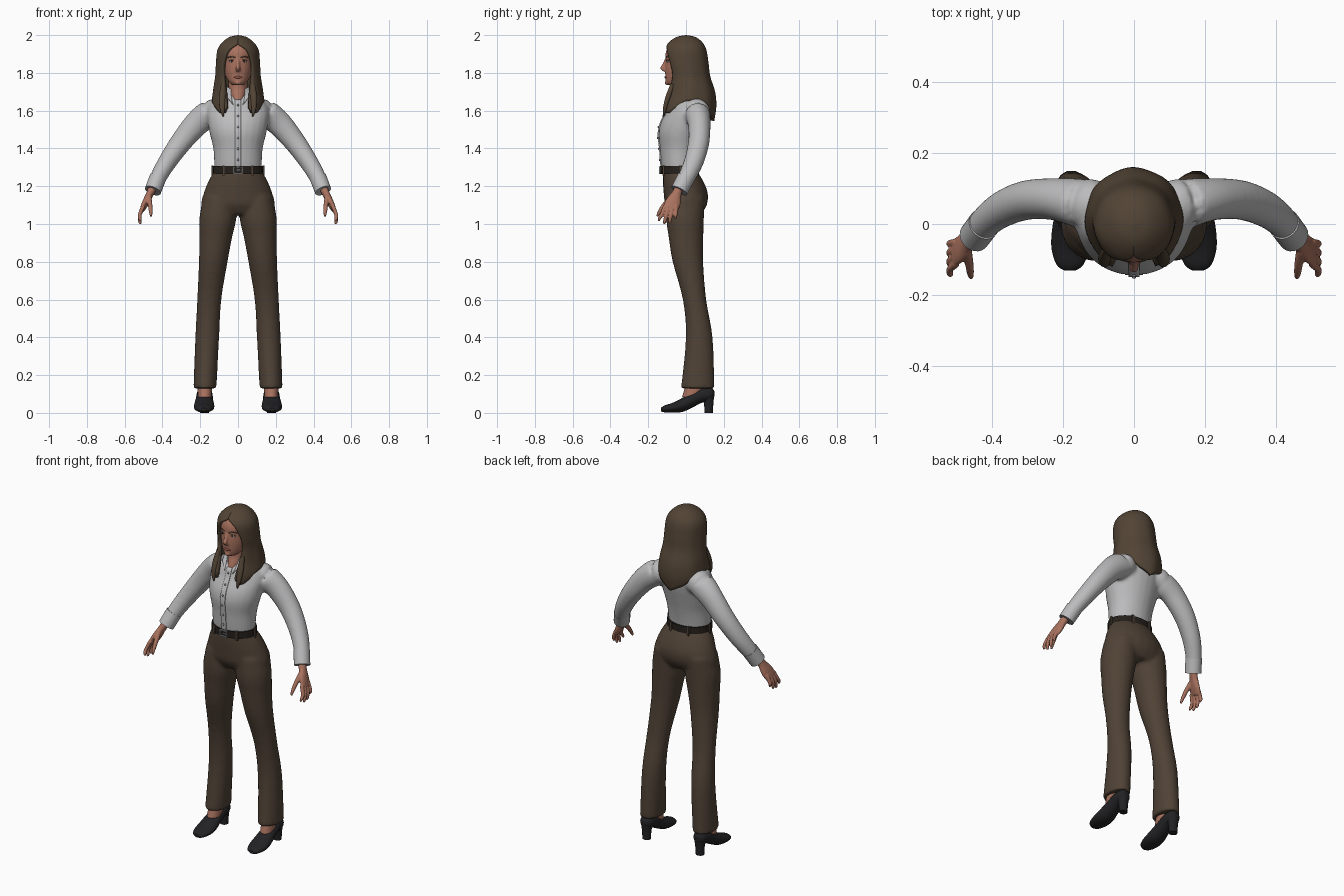
import bpy, bmesh, math
from math import sin, cos, pi
from mathutils import Vector, Matrix

X, Y, Z = Vector((1, 0, 0)), Vector((0, 1, 0)), Vector((0, 0, 1))

if "Cube" in bpy.data.objects:
    bpy.data.objects.remove(bpy.data.objects["Cube"], do_unlink=True)


def material(name, r, g, b):
    mat = bpy.data.materials.new(name)
    mat.use_nodes = True
    mat.diffuse_color = (r, g, b, 1)
    for node in mat.node_tree.nodes:
        if node.type == 'BSDF_PRINCIPLED':
            node.inputs["Base Color"].default_value = (r, g, b, 1)
            node.inputs["Roughness"].default_value = 0.8
    return mat


SKIN = material("skin", .4, .17, .115)
HAIR = material("brown_hair", .085, .058, .036)
CLOTH = material("brown_cloth", .08, .055, .037)
SHIRT = material("white_cotton", .5, .5, .51)
LEATHER = material("black_leather", .016, .016, .018)
BELT = material("dark_belt", .018, .014, .011)
METAL = material("grey_metal", .28, .28, .28)
LIP = material("lip", .3, .1, .075)
EYE = material("eye_white", .5, .48, .46)


def spline(rows, steps):
    """Smooth curve through rows of numbers."""
    out, last = [], len(rows) - 1
    for i in range(last):
        a, b, c, d = [Vector(rows[min(max(k, 0), last)]) for k in (i - 1, i, i + 1, i + 2)]
        for s in range(steps):
            t = s / steps
            out.append((b * 2 + (c - a) * t + (a * 2 - b * 5 + c * 4 - d) * t ** 2
                        + (b * 3 - a - c * 3 + d) * t ** 3) * .5)
    out.append(Vector(rows[-1]))
    return out


def look(rows, key):
    """Row of a table at the given first value."""
    for a, b in zip(rows, rows[1:]):
        if min(a[0], b[0]) <= key <= max(a[0], b[0]) and a[0] != b[0]:
            return a + (b - a) * ((key - a[0]) / (b[0] - a[0]))
    return rows[-1]


def levels(rows):
    """Turn (z, half width, front y, back y) into rings."""
    return [(0, (f + b) / 2, z, w, (b - f) / 2) for z, w, f, b in rows]


def both(rings):
    return [rings, [(-r[0],) + tuple(r[1:]) for r in rings]]


def tube(bm, rings, axis=None, steps=4, sides=24):
    """Capped loft through rings of (x, y, z, radius, radius)."""
    pts, loops = spline(rings, steps), []
    for i, p in enumerate(pts):
        n = axis
        if n is None:
            ahead, behind = pts[min(i + 1, len(pts) - 1)], pts[max(i - 1, 0)]
            n = (Vector(ahead[:3]) - Vector(behind[:3])).normalized()
        ref = X if abs(n.x) < .9 else Y
        u = (ref - n * ref.dot(n)).normalized()
        v = n.cross(u)
        ra, rb = max(p[3], .001), max(p[4], .001)
        angles = [2 * pi * k / sides for k in range(sides)]
        loops.append([bm.verts.new(Vector(p[:3]) + u * ra * cos(t) + v * rb * sin(t)) for t in angles])
    for a, b in zip(loops, loops[1:]):
        for k in range(sides):
            bm.faces.new((a[k], a[k - 1], b[k - 1], b[k]))
    for end in (loops[0], loops[-1]):
        for edge in bm.faces.new(end).edges:
            edge.smooth = False


def placed(centre, size):
    return Matrix.Translation(centre) @ Matrix.Diagonal((*size, 1))


def ball(bm, centre, size):
    bmesh.ops.create_uvsphere(bm, u_segments=16, v_segments=10, radius=1, matrix=placed(centre, size))


def box(bm, centre, size):
    bmesh.ops.create_cube(bm, size=1, matrix=placed(centre, size))


def finish(bm, name, mat, voxel=0, smooth=True, closed=True, thickness=0):
    if closed:
        bmesh.ops.recalc_face_normals(bm, faces=bm.faces)
    for face in bm.faces:
        face.smooth = smooth
    mesh = bpy.data.meshes.new(name)
    bm.to_mesh(mesh)
    bm.free()
    mesh.materials.append(mat)
    obj = bpy.data.objects.new(name, mesh)
    bpy.context.collection.objects.link(obj)
    if voxel:
        fuse = obj.modifiers.new("fuse", 'REMESH')
        fuse.mode, fuse.voxel_size, fuse.use_smooth_shade = 'VOXEL', voxel, True
        relax = obj.modifiers.new("relax", 'SMOOTH')
        relax.factor, relax.iterations = .5, 4
    if thickness:
        solid = obj.modifiers.new("thickness", 'SOLIDIFY')
        solid.thickness, solid.offset = thickness, -1
    return obj


def tubes(name, mat, pieces, voxel=0, axis=None):
    bm = bmesh.new()
    for rings in pieces:
        tube(bm, rings, axis)
    return finish(bm, name, mat, voxel)


def sheet(name, mat, shape, cols, rows, thickness):
    """Thick surface from a function of u (around) and v (down)."""
    bm = bmesh.new()
    g = [[bm.verts.new(shape(c / cols, r / rows)) for c in range(cols + 1)] for r in range(rows + 1)]
    for r in range(rows):
        for c in range(cols):
            bm.faces.new((g[r][c], g[r + 1][c], g[r + 1][c + 1], g[r][c + 1]))
    bmesh.ops.remove_doubles(bm, verts=bm.verts, dist=.0001)
    return finish(bm, name, mat, closed=False, thickness=thickness)


# Trousers: pelvis and flared legs fused together
bm = bmesh.new()
tube(bm, levels([(1.28, .128, -.122, .06), (1.22, .16, -.122, .095), (1.16, .183, -.118, .116),
                 (1.1, .196, -.11, .11), (1.05, .17, -.08, .08)]), Z)
for leg in both([(.1, 0, 1.14, .085, .1), (.107, -.005, 1.03, .098, .1), (.118, 0, .93, .087, .092),
                 (.131, .01, .8, .076, .081), (.152, .045, .6, .064, .062),
                 (.163, .07, .4, .063, .071), (.175, .062, .13, .061, .089)]):
    tube(bm, leg, Z)
finish(bm, "trousers", CLOTH, .011)

# Shirt: torso and sleeves fused together
torso = [(1.27, .122, -.125, .055), (1.32, .126, -.132, .06), (1.4, .131, -.138, .075),
         (1.48, .15, -.145, .095), (1.54, .16, -.132, .11), (1.6, .165, -.1, .118),
         (1.65, .14, -.08, .11), (1.68, .085, -.056, .085), (1.7, .055, -.035, .065)]
bm = bmesh.new()
tube(bm, levels(torso), Z)
for sleeve in both([(.1, .05, 1.6, .07, .07), (.155, .06, 1.58, .074, .068), (.22, .07, 1.53, .067, .06),
                    (.3, .068, 1.435, .058, .056), (.37, .043, 1.335, .05, .052),
                    (.42, .005, 1.25, .044, .046), (.447, -.032, 1.185, .04, .042)]):
    tube(bm, sleeve)
finish(bm, "shirt", SHIRT, .01)
tubes("shirt_cuffs", SHIRT, both([(.424, 0, 1.245, .045, .047), (.451, -.036, 1.176, .044, .046)]))

# Button band and buttons
front = spline(torso, 6)
sheet("button_band", SHIRT, lambda u, v: (.03 * (u - .5), look(front, 1.66 - .36 * v)[2] - .005,
                                          1.66 - .36 * v), 4, 30, .008)
bm = bmesh.new()
for k in range(6):
    z = 1.34 + .058 * k
    ball(bm, (0, look(front, z)[2] - .006, z), (.006, .004, .006))
finish(bm, "shirt_buttons", METAL)


# Collar with pointed front ends
def collar(u, v):
    w = abs(2 * u - 1)
    a = .75 - .45 * v
    t = a + (2 * pi - 2 * a) * u
    drop = .035 + .05 * w ** 6
    return ((.056 + .026 * v) * sin(t), .008 - (.064 + .036 * v) * cos(t), 1.73 - .015 * w ** 4 - drop * v)


sheet("shirt_collar", SHIRT, collar, 40, 6, .006)

# Belt, loops and buckle
tubes("belt", BELT, [levels([(1.264, .134, -.135, .068), (1.306, .132, -.137, .067)])], axis=Z)
bm = bmesh.new()
for t in (.6, 1.6, 2.7):
    for side in (-1, 1):
        box(bm, (side * .135 * sin(t), -.034 - .103 * cos(t), 1.283), (.012, .012, .054))
finish(bm, "belt_loops", CLOTH, smooth=False)
bm = bmesh.new()
for side in (-1, 1):
    box(bm, (side * .022, -.139, 1.285), (.007, .01, .04))
    box(bm, (0, -.139, 1.285 + side * .017), (.05, .01, .007))
box(bm, (.008, -.139, 1.285), (.03, .008, .005))
finish(bm, "belt_buckle", METAL, smooth=False)

# Head with nose and chin
skull = levels([(1.735, .028, -.095, -.035), (1.75, .046, -.106, 0), (1.78, .065, -.109, .05),
                (1.82, .076, -.111, .08), (1.86, .08, -.109, .09), (1.91, .08, -.107, .09),
                (1.95, .066, -.085, .075), (1.98, .03, -.03, .03)])
bm = bmesh.new()
tube(bm, skull, Z)
tube(bm, [(0, -.104, 1.875, .008, .008), (0, -.114, 1.85, .009, .009), (0, -.124, 1.825, .013, .013),
          (0, -.112, 1.808, .012, .008)], Z)
ball(bm, (0, -.1, 1.748), (.018, .013, .012))
finish(bm, "head", SKIN, .005)
tubes("neck", SKIN, [levels([(1.63, .03, -.09, .05), (1.68, .044, -.072, .06), (1.72, .05, -.058, .062),
                             (1.78, .05, -.06, .06)])], axis=Z)

# Face details
tubes("lips", LIP, [[(-.022, -.102, 1.776, .003, .003), (0, -.109, 1.777, .005, .007),
                     (.022, -.102, 1.776, .003, .003)]])
tubes("eyebrows", HAIR, both([(.014, -.106, 1.881, .003, .004), (.035, -.099, 1.886, .003, .004),
                              (.057, -.081, 1.88, .002, .002)]))
for name, mat, y, size in (("eyes", EYE, -.091, (.014, .01, .007)), ("irises", LEATHER, -.098, (.006, .005, .006))):
    bm = bmesh.new()
    for side in (-1, 1):
        ball(bm, (side * .033, y, 1.862), size)
    finish(bm, name, mat)
tubes("eyelids", HAIR, both([(.02, -.104, 1.866, .002, .002), (.034, -.101, 1.87, .003, .002),
                             (.048, -.09, 1.864, .002, .002)]))

# Long hair, open around the face, with a pointed back
mass = spline([(2, 0, 0, 0, 0), (1.99, .045, -.05, .05, 0), (1.96, .085, -.092, .088, 0),
               (1.92, .109, -.113, .108, .05), (1.85, .116, -.112, .119, .077), (1.78, .12, -.1, .128, .078),
               (1.7, .132, -.108, .153, .066), (1.62, .139, -.134, .159, .06), (1.53, .12, -.135, .145, .06)], 6)
ends = [Vector(p) for p in ((0, 1.545), (.2, 1.58), (.45, 1.655), (.65, 1.65), (.85, 1.59), (.94, 1.585), (1, 1.62))]


def hair(u, v):
    z = 2 - (2 - look(ends, abs(2 * u - 1))[1]) * v ** 1.7
    _, w, f, b, gap = look(mass, z)
    a = math.asin(min(max(gap, 0) / max(w, .001), .95))
    t = a + (2 * pi - 2 * a) * u
    wave = 1 + .012 * v * sin(40 * u)
    return (w * wave * sin(t), (f + b) / 2 - (b - f) / 2 * wave * cos(t), z)


sheet("hair", HAIR, hair, 72, 40, .02)
tubes("hair_locks", HAIR, both([(.078, -.07, 1.74, .012, .012), (.083, -.095, 1.67, .018, .014),
                                (.083, -.112, 1.61, .013, .01), (.078, -.118, 1.57, .003, .003)]))

# Hands: palm, thumb and four fingers
pieces = both([(.447, -.032, 1.2, .024, .024), (.466, -.05, 1.16, .02, .026), (.488, -.068, 1.115, .018, .041),
               (.506, -.082, 1.08, .013, .041)])
pieces += both([(.472, -.075, 1.145, .014, .016), (.465, -.115, 1.1, .012, .013),
                (.462, -.14, 1.065, .01, .01), (.46, -.152, 1.04, .006, .006)])
for k, tip in enumerate((1.015, 1, 1.005, 1.028)):
    y, lean = -.112 + .02 * k, -.032 + .009 * k
    pieces += both([(.502, y, 1.095, .011, .011), (.52, y + lean * .5, 1.05, .01, .01),
                    (.52, y + lean * .9, tip + .015, .009, .009), (.516, y + lean, tip, .006, .006)])
tubes("hands", SKIN, pieces, .004)

# Ankles and high heeled shoes
tubes("ankles", SKIN, both([(.176, .05, .2, .04, .045), (.176, .042, .13, .038, .05),
                            (.176, .03, .085, .036, .05)]), axis=Z)
tubes("shoes", LEATHER, both([(.181, -.132, .018, .015, .009), (.181, -.115, .021, .038, .018),
                              (.18, -.07, .028, .053, .026), (.179, -.02, .042, .053, .037),
                              (.178, .03, .067, .046, .041), (.177, .08, .092, .043, .04),
                              (.177, .13, .1, .036, .036), (.177, .15, .102, .012, .014)]), axis=Y)
tubes("shoe_heels", LEATHER, both([(.177, .116, .1, .036, .034), (.177, .12, .05, .027, .025),
                                   (.177, .12, 0, .024, .022)]), axis=Z)
